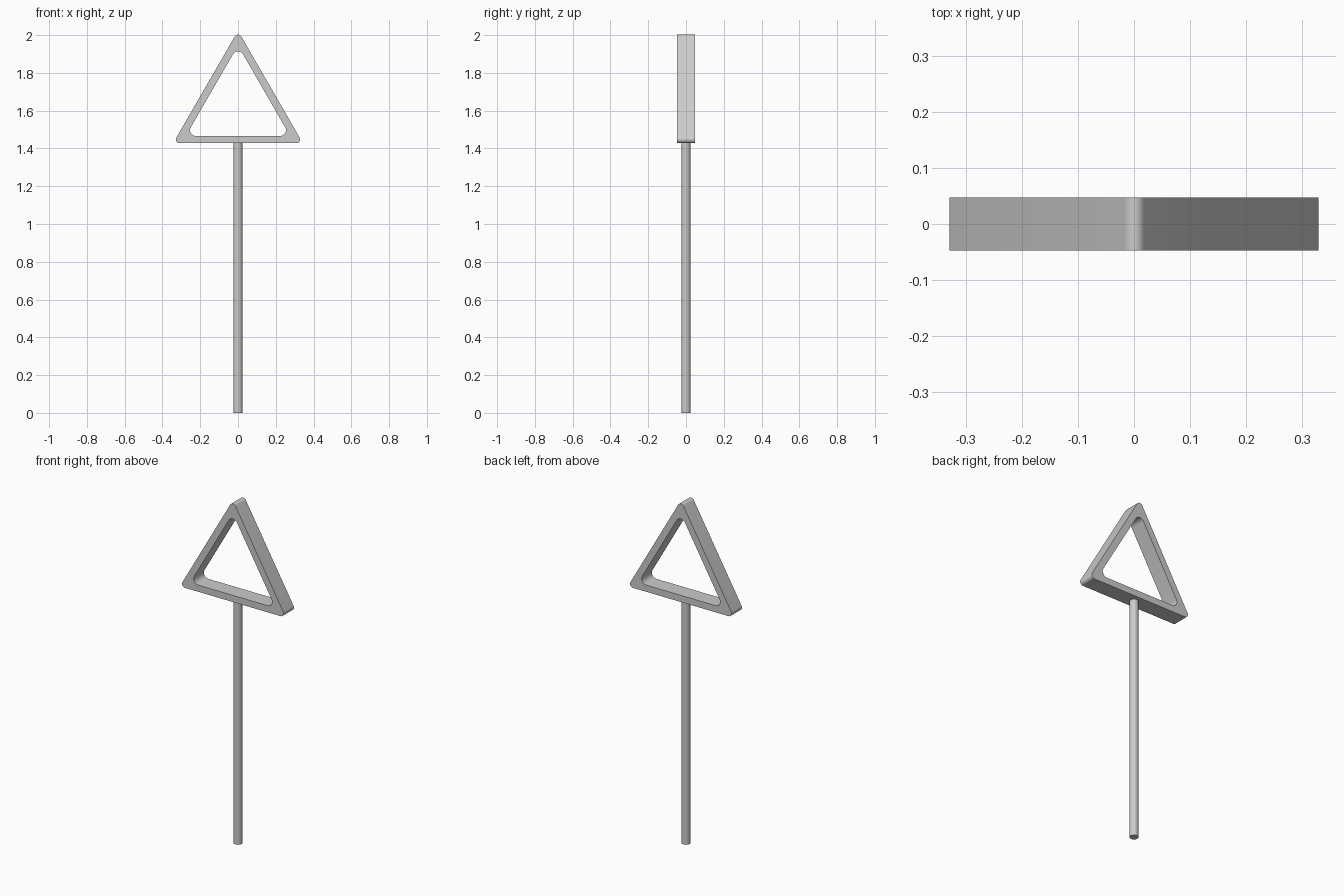
import bpy, bmesh
from math import sin, cos, pi, sqrt, radians
from mathutils import Vector

cube = bpy.data.objects.get("Cube")
if cube:
    bpy.data.objects.remove(cube, do_unlink=True)

grey = bpy.data.materials.new("light grey")
grey.use_nodes = True
colour = (0.6, 0.6, 0.6, 1)
grey.diffuse_color = colour
grey.node_tree.nodes["Principled BSDF"].inputs["Base Color"].default_value = colour

CENTRE_Z = 1.626   # middle of the triangle
HALF_DEPTH = 0.0475
ARC_STEPS = 10


def rounded_triangle(side, radius):
    """Outline of an upright triangle with rounded corners, as (x, z) points."""
    points = []
    for corner in range(3):
        facing = pi / 2 + corner * 2 * pi / 3
        cx = side / sqrt(3) * cos(facing)
        cz = CENTRE_Z + side / sqrt(3) * sin(facing)
        for i in range(ARC_STEPS + 1):
            a = facing - pi / 3 + i / ARC_STEPS * 2 * pi / 3
            points.append((cx + radius * cos(a), cz + radius * sin(a)))
    return points


def finish(bm, name):
    bmesh.ops.recalc_face_normals(bm, faces=bm.faces)
    mesh = bpy.data.meshes.new(name)
    bm.to_mesh(mesh)
    bm.free()
    obj = bpy.data.objects.new(name, mesh)
    bpy.context.collection.objects.link(obj)
    mesh.materials.append(grey)
    bpy.ops.object.select_all(action='DESELECT')
    obj.select_set(True)
    bpy.context.view_layer.objects.active = obj
    bpy.ops.object.shade_smooth_by_angle(angle=radians(30))


# Triangular frame: four matching loops bridged into a closed ring
bm = bmesh.new()
outer = rounded_triangle(0.618, 0.02)
inner = rounded_triangle(0.448, 0.03)
section = [(outer, -HALF_DEPTH), (outer, HALF_DEPTH),
           (inner, HALF_DEPTH), (inner, -HALF_DEPTH)]
loops = [[bm.verts.new((x, y, z)) for x, z in outline] for outline, y in section]
count = len(outer)
for k in range(4):
    a, b = loops[k], loops[(k + 1) % 4]
    for i in range(count):
        j = (i + 1) % count
        bm.faces.new((a[i], a[j], b[j], b[i]))
finish(bm, "triangle_frame")

# Round pole standing on the ground, reaching the underside of the frame
bm = bmesh.new()
pole_height = 1.43
bmesh.ops.create_cone(bm, cap_ends=True, segments=32, radius1=0.024,
                      radius2=0.024, depth=pole_height)
bmesh.ops.translate(bm, verts=bm.verts, vec=Vector((0, 0, pole_height / 2)))
finish(bm, "pole")
